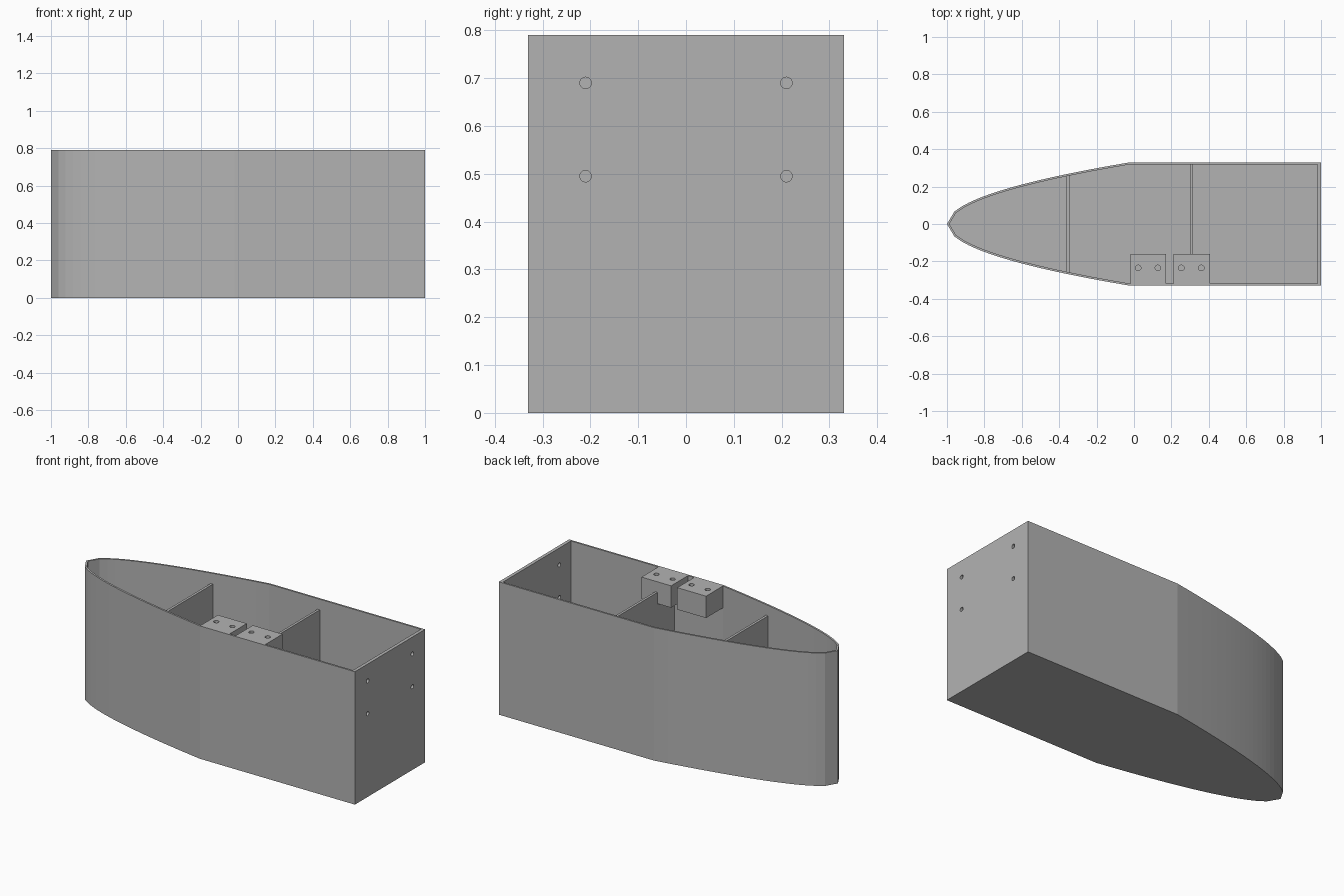
import bpy, bmesh, math
from mathutils import Vector

if "Cube" in bpy.data.objects:
    bpy.data.objects.remove(bpy.data.objects["Cube"])

HEIGHT, HALF, KNUCKLE = 0.79, 0.33, -0.02
WALL, FLOOR, TRANSOM = 0.011, 0.012, 0.02
BLOCK_Y = -0.16          # inboard face of the mounting blocks

grey = bpy.data.materials.new("mid grey")
grey.diffuse_color = (0.45, 0.45, 0.45, 1)
grey.use_nodes = True
grey.node_tree.nodes["Principled BSDF"].inputs["Base Color"].default_value = grey.diffuse_color


def prism(name, outline, z0, z1):
    """Closed vertical prism over a counter-clockwise outline."""
    bm = bmesh.new()
    low = [bm.verts.new((x, y, z0)) for x, y in outline]
    top = [bm.verts.new((x, y, z1)) for x, y in outline]
    bm.faces.new(low[::-1])
    bm.faces.new(top)
    n = len(low)
    for i in range(n):
        j = (i + 1) % n
        bm.faces.new((low[i], low[j], top[j], top[i]))
    mesh = bpy.data.meshes.new(name)
    bm.to_mesh(mesh)
    bm.free()
    mesh.materials.append(grey)
    obj = bpy.data.objects.new(name, mesh)
    bpy.context.collection.objects.link(obj)
    return obj


def cylinder_cutter(location, radius, depth, rotation=(0, 0, 0)):
    bpy.ops.mesh.primitive_cylinder_add(vertices=24, radius=radius, depth=depth,
                                        location=location, rotation=rotation)
    obj = bpy.context.object
    obj.name = "hole_cutter"
    obj.data.materials.append(grey)
    return obj


def cut(obj, cutter):
    mod = obj.modifiers.new("cut", 'BOOLEAN')
    mod.operation, mod.solver, mod.object = 'DIFFERENCE', 'EXACT', cutter
    bpy.context.view_layer.objects.active = obj
    bpy.ops.object.modifier_apply(modifier=mod.name)
    bpy.data.objects.remove(cutter)


def half_width(x):
    return HALF * math.sqrt(min(1, (x + 1) / (KNUCKLE + 1)))


def inset(outline, t):
    """Mitred inward offset of a counter-clockwise outline."""
    pts = [Vector(p) for p in outline]
    result = []
    for i, p in enumerate(pts):
        a = (p - pts[i - 1]).normalized()
        b = (pts[(i + 1) % len(pts)] - p).normalized()
        na, nb = Vector((-a.y, a.x)), Vector((-b.y, b.x))
        q = p + (na + nb) * t / (1 + na.dot(nb))
        result.append((q.x, q.y))
    return result


# Hull outline: parabolic bow, straight sides and square transom
STEPS = 25
bow = [-1 + (KNUCKLE + 1) * i / STEPS for i in range(STEPS + 1)]
outline = [(x, -half_width(x)) for x in bow] + [(1, -HALF), (1, HALF)]
outline += [(x, half_width(x)) for x in bow[:0:-1]]
inner = [(1 - TRANSOM if x > 0.9 else x, y) for x, y in inset(outline, WALL)]

# Open hull shell
hull = prism("hull", outline, 0, HEIGHT)
cut(hull, prism("cavity_cutter", inner, FLOOR, HEIGHT + 0.1))

# Transom bolt holes
for y in (-0.21, 0.21):
    for z in (0.495, 0.69):
        cut(hull, cylinder_cutter((1, y, z), 0.012, 0.1, (0, math.pi / 2, 0)))

# Cross bulkheads, ending within the side walls
for name, x0, x1 in (("bow_bulkhead", -0.36, -0.345), ("mid_bulkhead", 0.3, 0.315)):
    w0, w1 = half_width(x0) - 0.008, half_width(x1) - 0.008
    prism(name, [(x0, -w0), (x1, -w1), (x1, w1), (x0, w0)], FLOOR / 2, 0.727)

# Mounting blocks on the front wall, each with two vertical holes
for name, x0, x1, holes in (("fore_block", -0.02, 0.17, (0.022, 0.128)),
                            ("aft_block", 0.21, 0.405, (0.253, 0.36))):
    y0 = -HALF + WALL
    block = prism(name, [(x0, y0), (x1, y0), (x1, BLOCK_Y), (x0, BLOCK_Y)], 0.66, HEIGHT)
    for x in holes:
        cut(block, cylinder_cutter((x, -0.235, 0.72), 0.015, 0.4))
